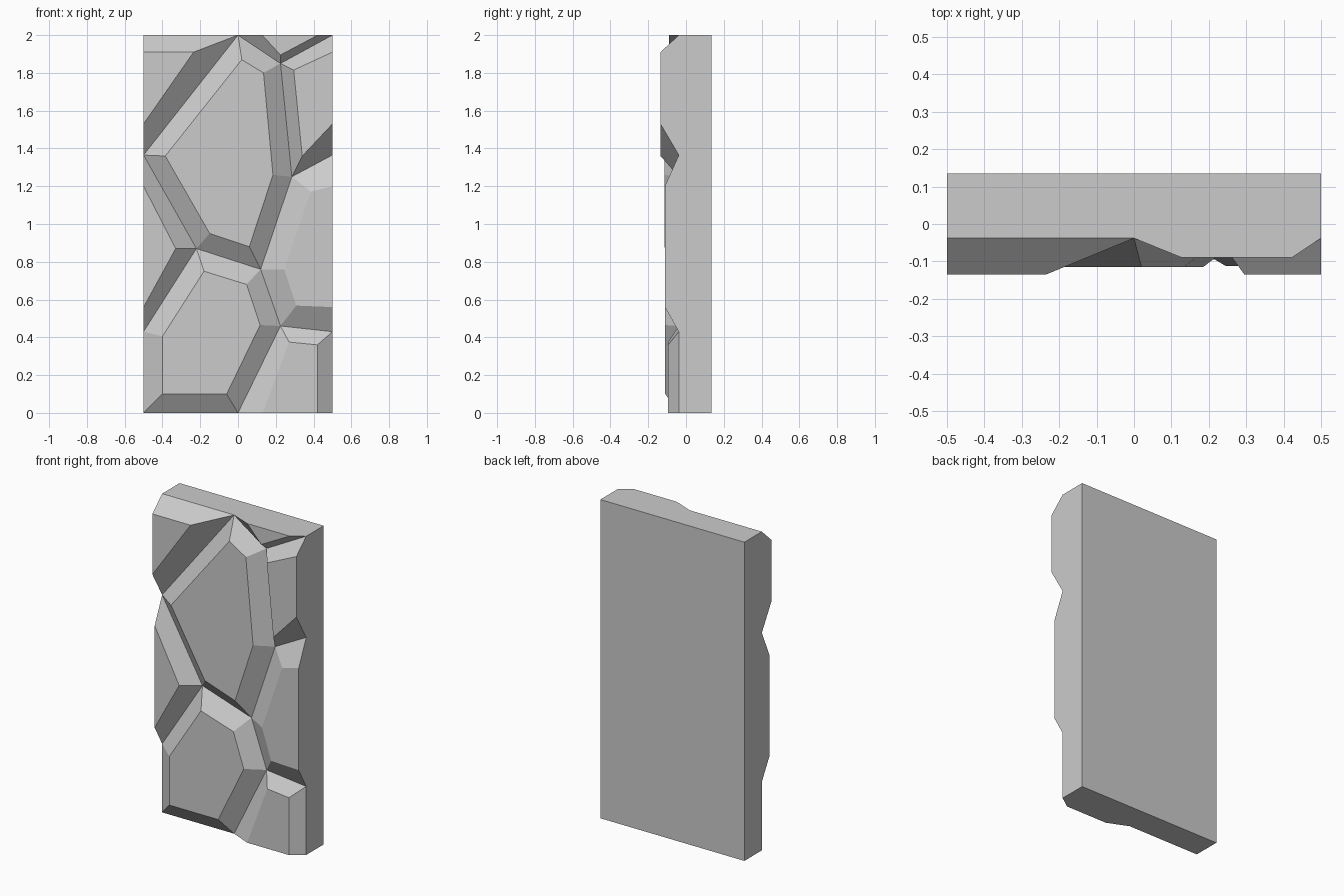
import bpy, bmesh

if "Cube" in bpy.data.objects:
    bpy.data.objects.remove(bpy.data.objects["Cube"])

BACK, JOINT = 0.135, -0.038

# Joint network: points (x, z) where the grooves between stones meet
J = dict(
    TL=(-0.5, 2), T=(0, 2), TR=(0.5, 2), BL=(-0.5, 0), H=(0, 0), BR=(0.5, 0),
    A=(-0.5, 1.365), F=(-0.5, 0.43), I=(0.5, 0.43), K=(0.5, 1.365),
    B=(0.225, 1.85), C=(0.285, 1.25), D=(0.12, 0.76), E=(-0.22, 0.87), G=(0.225, 0.46),
)

# Stones: joint outline, front depth, chamfered face outline in the same order
stones = [
    ("A T TL", -0.135, [(-0.5, 1.53), (-0.235, 1.91), (-0.5, 1.91)]),
    ("A E D C B T", -0.115, [(-0.385, 1.36), (-0.15, 0.95), (0.06, 0.88),
                             (0.185, 1.26), (0.135, 1.8), (0.02, 1.87)]),
    ("T B TR", -0.09, [(0.128, 2), (0.225, 1.895), (0.422, 2)]),
    ("B C K TR", -0.135, [(0.295, 1.815), (0.34, 1.36), (0.5, 1.53), (0.5, 1.91)]),
    ("F E A", -0.112, [(-0.5, 0.56), (-0.33, 0.87), (-0.5, 1.2)]),
    ("D G I K C", -0.112, [(0.245, 0.76), (0.308, 0.568), (0.5, 0.56),
                           (0.5, 1.2), (0.385, 1.172)]),
    ("BL H G D E F", -0.11, [(-0.4, 0.1), (-0.06, 0.1), (0.117, 0.465),
                             (0.045, 0.68), (-0.18, 0.75), (-0.4, 0.405)]),
    ("H BR I G", -0.095, [(0.13, 0), (0.42, 0), (0.42, 0.36), (0.27, 0.375)]),
]

bm = bmesh.new()
joints = {k: bm.verts.new((x, JOINT, z)) for k, (x, z) in J.items()}

# Raised stone faces with sloped sides
for names, depth, outline in stones:
    outer = [joints[k] for k in names.split()]
    inner = [bm.verts.new((x, depth, z)) for x, z in outline]
    n = len(outer)
    bm.faces.new(inner)
    for i in range(n):
        j = (i + 1) % n
        bm.faces.new((outer[i], outer[j], inner[j], inner[i]))

# Backing slab: pull the outer rim straight back and close it
rim = [e for e in bm.edges if e.is_boundary]
ext = bmesh.ops.extrude_edge_only(bm, edges=rim)["geom"]
for v in ext:
    if isinstance(v, bmesh.types.BMVert):
        v.co.y = BACK
bmesh.ops.holes_fill(bm, edges=[e for e in bm.edges if e.is_boundary], sides=0)
bmesh.ops.dissolve_limit(bm, angle_limit=0.002, verts=bm.verts[:], edges=bm.edges[:])
bmesh.ops.recalc_face_normals(bm, faces=bm.faces[:])

mesh = bpy.data.meshes.new("stone_wall_panel")
bm.to_mesh(mesh)
bm.free()
bpy.context.collection.objects.link(bpy.data.objects.new("stone_wall_panel", mesh))
